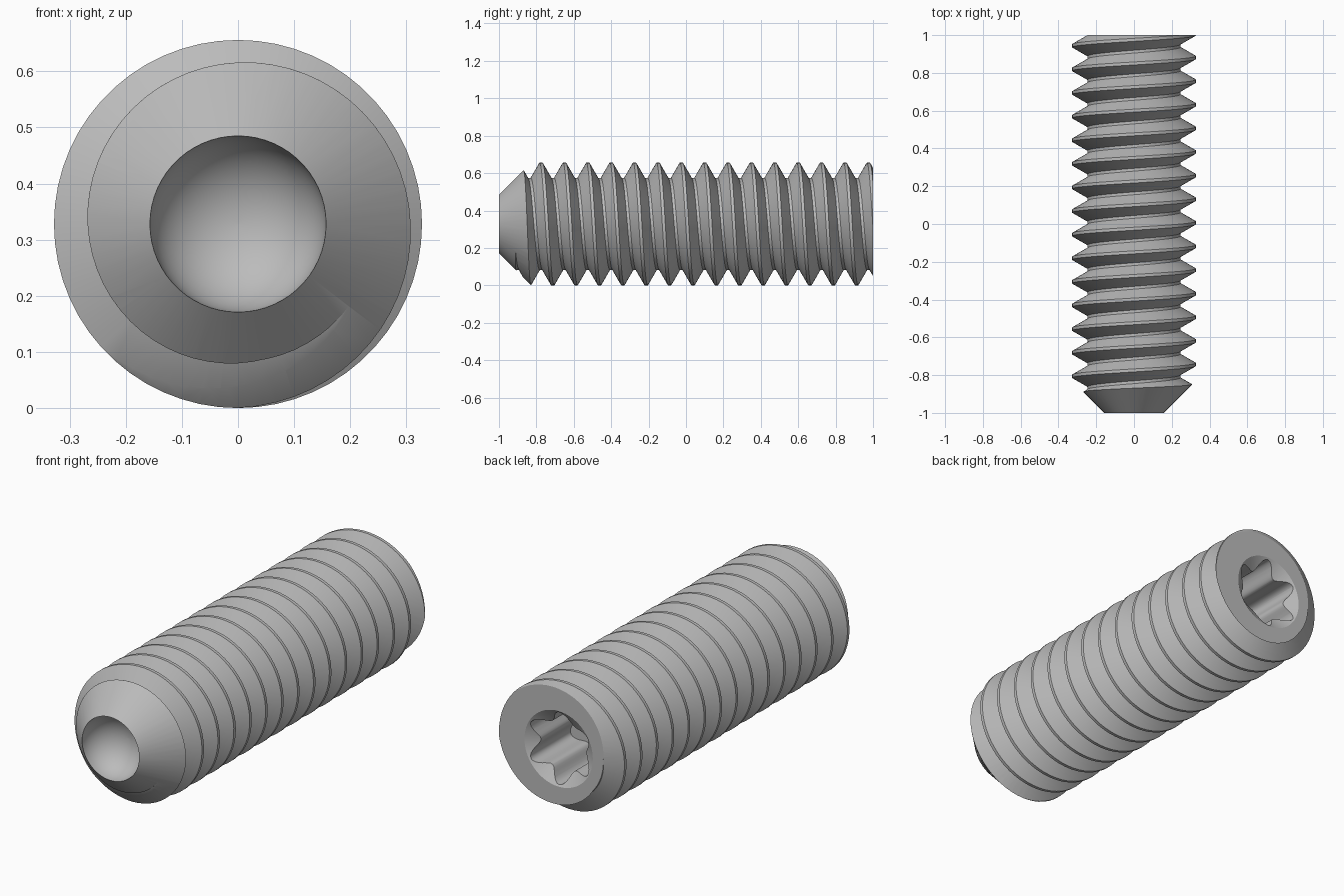
import bpy, bmesh, math

SEG = 60            # segments round the axis
RADIUS = 0.328      # crest radius, also height of the axis
ROOT = 0.246
PITCH = 0.125
CREST_Y = 0.975     # a crest passes the top here

cube = bpy.data.objects.get("Cube")
if cube:
    bpy.data.objects.remove(cube)

steel = bpy.data.materials.new("grey steel")
steel.use_nodes = True
grey = (0.5, 0.5, 0.5, 1)
steel.diffuse_color = grey
steel.node_tree.nodes["Principled BSDF"].inputs["Base Color"].default_value = grey


def point(r, y, angle):
    """Point round the screw axis, angle measured from the top towards +x."""
    return (r * math.sin(angle), y, RADIUS + r * math.cos(angle))


def finish(bm, name):
    bmesh.ops.recalc_face_normals(bm, faces=bm.faces)
    mesh = bpy.data.meshes.new(name)
    bm.to_mesh(mesh)
    bm.free()
    mesh.materials.append(steel)
    obj = bpy.data.objects.new(name, mesh)
    bpy.context.collection.objects.link(obj)
    return obj


def lathe(name, profile, shape=lambda a: 1.0, seg=SEG):
    """Closed solid from (radius, y) rings; shape scales the radius by angle."""
    bm = bmesh.new()
    rings = []
    for r, y in profile:
        angles = [2 * math.pi * i / seg for i in range(seg)]
        rings.append([bm.verts.new(point(r * shape(a), y, a)) for a in angles])
    for low, high in zip(rings, rings[1:]):
        for i in range(seg):
            j = (i + 1) % seg
            bm.faces.new((low[i], low[j], high[j], high[i]))
    bm.faces.new(rings[0])
    bm.faces.new(rings[-1])
    return finish(bm, name)


def threaded_rod(name):
    """Helical thread, longer than needed at both ends."""
    section = [(ROOT, -0.055), (RADIUS, -0.008), (RADIUS, 0.008), (ROOT, 0.055)]
    step = len(section)
    rows = [(r, CREST_Y + dy + PITCH * turn)
            for turn in range(-19, 4) for r, dy in section]
    bm = bmesh.new()
    cols = []
    for i in range(SEG):
        t = i / SEG
        cols.append([bm.verts.new(point(r, y + PITCH * t, 2 * math.pi * t))
                     for r, y in rows])
    for i in range(SEG):
        here = cols[i]
        # the last column joins the first one a full turn further on
        there = cols[i + 1] if i + 1 < SEG else cols[0][step:]
        for k in range(min(len(here), len(there)) - 1):
            bm.faces.new((here[k], here[k + 1], there[k + 1], there[k]))
    # close both ends with a fan
    rim = [e for e in bm.edges if e.is_boundary]
    for side in (-1, 1):
        edges = [e for e in rim if e.verts[0].co.y * side > 0]
        y = sum(e.verts[0].co.y for e in edges) / len(edges)
        hub = bm.verts.new(point(0, y, 0))
        for e in edges:
            bm.faces.new((e.verts[0], e.verts[1], hub))
    return finish(bm, name)


def cut(obj, cutter, operation):
    cutter.hide_render = True
    mod = obj.modifiers.new("cut", 'BOOLEAN')
    mod.operation = operation
    mod.solver = 'EXACT'
    mod.object = cutter
    bpy.context.view_layer.objects.active = obj
    bpy.ops.object.modifier_apply(modifier=mod.name)
    bpy.data.objects.remove(cutter)


screw = threaded_rod("set_screw")

# trim to length, with a 45 degree chamfer at the front
cut(screw, lathe("envelope", [(0.157, -1), (0.4, -0.757), (0.4, 1)]), 'INTERSECT')

# round cup in the front tip
cup_r, cup_depth = 0.157, 0.14
cup = [(cup_r, -1.05)]
for i in range(12):
    a = math.pi / 2 * i / 12
    cup.append((cup_r * math.cos(a), -1 + cup_depth * math.sin(a)))
cup.append((0.002, -1 + cup_depth))
cut(screw, lathe("cup_cutter", cup), 'DIFFERENCE')

# six-lobed drive socket in the back, with a countersunk mouth
LOBE, TOOTH = 0.18, 0.125


def six_lobes(a):
    wave = (0.5 + 0.5 * math.cos(6 * a)) ** 1.1
    return TOOTH / LOBE + (1 - TOOTH / LOBE) * wave


cut(screw, lathe("socket_cutter", [(LOBE, 0.68), (LOBE, 1.1)], six_lobes, 96),
    'DIFFERENCE')
cut(screw, lathe("mouth_cutter", [(0.11, 0.95), (0.188, 1), (0.22, 1.02)]),
    'DIFFERENCE')

# smooth round the axis, sharp along the thread edges
bpy.ops.object.select_all(action='DESELECT')
screw.select_set(True)
bpy.context.view_layer.objects.active = screw
bpy.ops.object.shade_smooth_by_angle(angle=math.radians(30))
